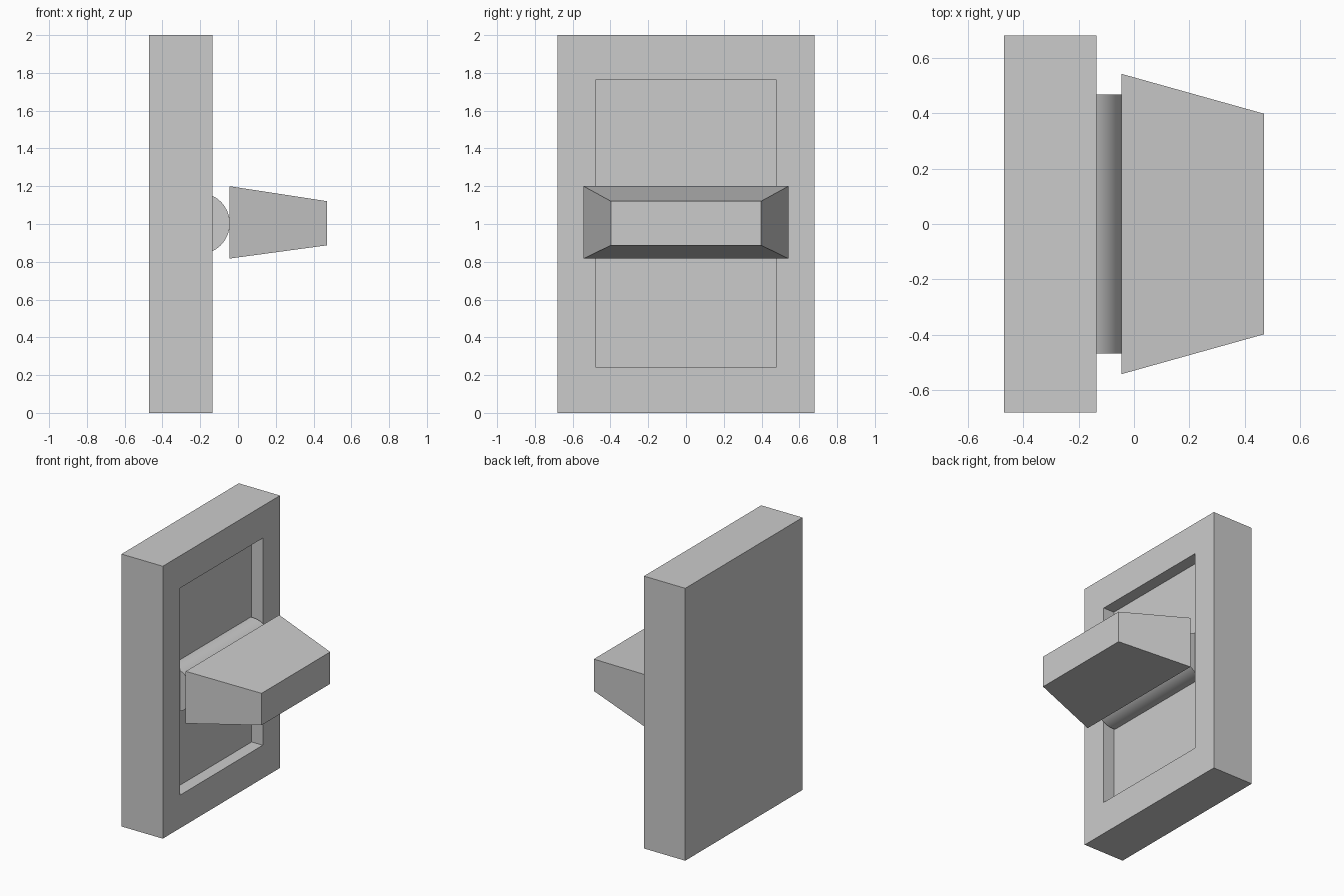
import bpy, bmesh
from math import pi

if "Cube" in bpy.data.objects:
    bpy.data.objects.remove(bpy.data.objects["Cube"])

MID_Z = 1.003


def add_object(name, bm):
    bmesh.ops.recalc_face_normals(bm, faces=bm.faces)
    mesh = bpy.data.meshes.new(name)
    bm.to_mesh(mesh)
    bm.free()
    obj = bpy.data.objects.new(name, mesh)
    bpy.context.collection.objects.link(obj)
    return obj


def box(x0, x1, half_y, z0, z1):
    """Box bmesh plus its +x face."""
    bm = bmesh.new()
    for v in bmesh.ops.create_cube(bm, size=1)["verts"]:
        v.co = (x1 if v.co.x > 0 else x0,
                half_y if v.co.y > 0 else -half_y,
                z1 if v.co.z > 0 else z0)
    bm.normal_update()
    return bm, max(bm.faces, key=lambda f: f.normal.x)


def place(face, x, half_y, z0, z1):
    """Move an end face to a new rectangle."""
    mid = face.calc_center_median()
    for v in face.verts:
        v.co = (x, half_y if v.co.y > mid.y else -half_y,
                z1 if v.co.z > mid.z else z0)


# Wall plate with a shallow rectangular recess in its +x face
bm, front = box(-0.47, -0.135, 0.68, 0, 2)
for x in (-0.135, -0.225):
    bmesh.ops.inset_individual(bm, faces=[front], thickness=0.02)
    place(front, x, 0.48, 0.243, 1.763)
add_object("wall_plate", bm)

# Pivot rod lying across the recess
bpy.ops.mesh.primitive_cylinder_add(vertices=32, radius=0.163, depth=0.936,
                                    location=(-0.206, 0, MID_Z),
                                    rotation=(pi / 2, 0, 0))
rod = bpy.context.object
rod.name = "pivot_rod"
bpy.ops.object.shade_smooth_by_angle()

# Tapered switch lever
bm, tip = box(-0.045, 0.47, 0.542, 0.817, 1.2)
place(tip, 0.47, 0.398, 0.887, 1.121)
add_object("switch_lever", bm)
